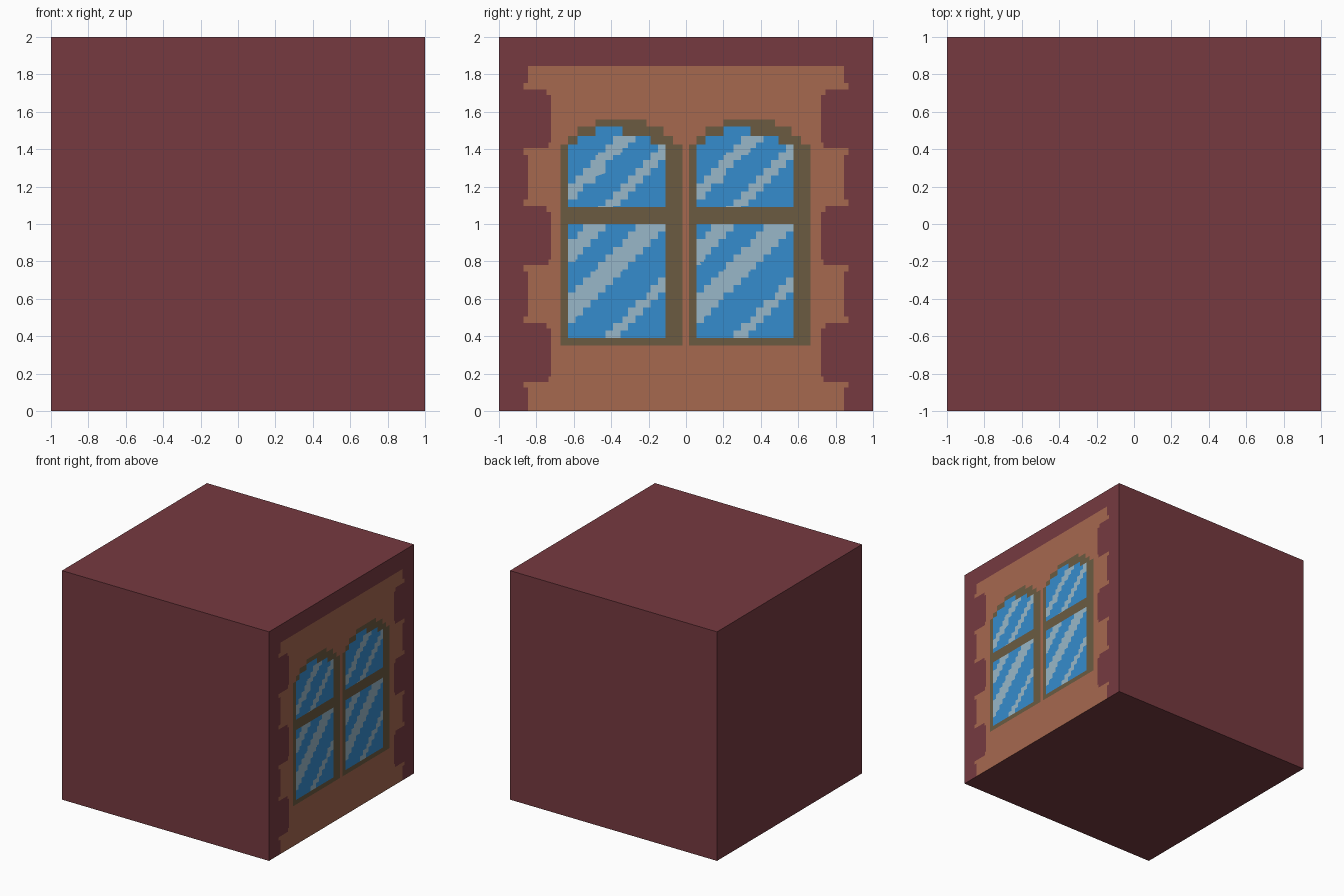
import bpy, bmesh
from mathutils import Vector

if "Cube" in bpy.data.objects:
    bpy.data.objects.remove(bpy.data.objects["Cube"])


def material(name, rgb):
    m = bpy.data.materials.new(name)
    m.diffuse_color = (*rgb, 1)
    m.use_nodes = True
    m.node_tree.nodes["Principled BSDF"].inputs["Base Color"].default_value = m.diffuse_color
    return m


MATS = [material("maroon wall", (0.181, 0.042, 0.051)),
        material("sandstone trim", (0.381, 0.138, 0.078)),
        material("window frame", (0.147, 0.105, 0.053)),
        material("blue glass", (0.036, 0.262, 0.610)),
        material("glass glare", (0.314, 0.474, 0.578))]
WALL, TRIM, FRAME, GLASS, GLARE = range(5)

# Fractured block: each shard is where its linear function is the largest
SHARDS = {
    "front_top_shard":    (0.0, 0.0, 0.0, 0.0),
    "top_wedge_shard":    (-0.012, 0.809, 0.906, -1.492),
    "back_shard":         (0.150, 1.182, -0.095, 0.284),
    "right_bottom_shard": (0.508, 0.233, -0.689, 0.469),
    "front_left_shard":   (-0.368, 0.023, -0.758, 0.325),
    "left_bottom_shard":  (-0.524, 0.430, -0.953, 0.463),
    "back_corner_shard":  (0.786, 1.614, -1.095, -0.574),
}

# Sandstone trim: half width by height band (z0, z1, half width)
TRIM_BANDS = [(1.755, 1.845, 0.845), (1.72, 1.755, 0.87)]
for top in (1.72, 1.095, 0.47):
    low = top - 0.315
    TRIM_BANDS += [(top - 0.03, top, 0.745), (low + 0.03, top - 0.03, 0.722),
                   (low, low + 0.03, 0.735)]
    if low > 0.3:
        TRIM_BANDS += [(low - 0.035, low, 0.87), (low - 0.275, low - 0.035, 0.845),
                       (low - 0.31, low - 0.275, 0.87)]
    else:
        TRIM_BANDS += [(low - 0.03, low, 0.87), (0.0, low - 0.03, 0.845)]

# Window: bands (z0, z1, u0, u1), u measured from the left edge of the glass
WINDOWS = (-0.63, 0.055)
FRAME_BANDS = [(0.35, 1.425, -0.04, 0.61), (1.425, 1.47, 0.0, 0.56),
               (1.47, 1.52, 0.05, 0.51), (1.52, 1.56, 0.145, 0.42)]
GLASS_BANDS = [(0.39, 1.0, 0, 0.52), (1.09, 1.425, 0, 0.52),
               (1.425, 1.47, 0.05, 0.44), (1.47, 1.52, 0.145, 0.29)]
# Glare stripes by height above the pane's sill minus u
GLARE_LOW = [(0.38, 0.49), (0.07, 0.22), (-0.26, -0.19)]
GLARE_HIGH = [(0.01, 0.12), (-0.25, -0.17)]


def inside(bands, u, z):
    return any(a < z < b and c < u < d for a, b, c, d in bands)


def paint(y, z):
    for left in WINDOWS:
        u = y - left
        if inside(GLASS_BANDS, u, z):
            sill, stripes = (0.39, GLARE_LOW) if z < 1.05 else (1.09, GLARE_HIGH)
            s = z - sill - u
            return GLARE if any(a < s < b for a, b in stripes) else GLASS
        if inside(FRAME_BANDS, u, z):
            return FRAME
    if any(a < z < b and abs(y) < w for a, b, w in TRIM_BANDS):
        return TRIM
    return WALL


# Cut lines for the painted side: band limits plus the pixel grid of the glass
y_cuts, z_cuts = set(), set()
for z0, z1, w in TRIM_BANDS:
    z_cuts |= {round(z0, 3), round(z1, 3)}
    y_cuts |= {w, -w}
for z0, z1, u0, u1 in FRAME_BANDS + GLASS_BANDS:
    z_cuts |= {z0, z1}
    y_cuts |= {round(left + u, 3) for left in WINDOWS for u in (u0, u1)}
y_cuts |= {round(left + 0.04 * k, 3) for left in WINDOWS for k in range(14)}
z_cuts |= {round(0.39 + 0.61 / 15 * k, 3) for k in range(16)}
z_cuts |= {round(1.09 + 0.335 / 8 * k, 3) for k in range(9)}


def painted_faces(bm):
    bm.normal_update()
    return [f for f in bm.faces if f.normal.x > 0.99
            and f.calc_center_median().x > 0.999]


def cut_side(bm, co, no):
    faces = painted_faces(bm)
    if faces:
        geom = set(faces)
        for f in faces:
            geom |= set(f.edges) | set(f.verts)
        bmesh.ops.bisect_plane(bm, geom=list(geom), dist=1e-5,
                               plane_co=co, plane_no=no)


def build_shard(name):
    bm = bmesh.new()
    bmesh.ops.create_cube(bm, size=2)
    bmesh.ops.translate(bm, verts=bm.verts, vec=(0, 0, 1))
    mine = SHARDS[name]
    # Split off every neighbour and cap the break
    for other, theirs in SHARDS.items():
        if other == name:
            continue
        n = Vector(theirs[:3]) - Vector(mine[:3])
        point = n * (-(theirs[3] - mine[3]) / n.length_squared)
        bmesh.ops.bisect_plane(bm, geom=bm.verts[:] + bm.edges[:] + bm.faces[:],
                               dist=1e-5, plane_co=point, plane_no=n,
                               clear_outer=True)
        rim = [e for e in bm.edges if e.is_boundary]
        if rim:
            bmesh.ops.holes_fill(bm, edges=rim, sides=0)
    bmesh.ops.recalc_face_normals(bm, faces=bm.faces)
    # Cut and colour the painted right side
    for y in sorted(y_cuts):
        cut_side(bm, (1, y, 0), (0, 1, 0))
    for z in sorted(z_cuts):
        if z > 0:
            cut_side(bm, (1, 0, z), (0, 0, 1))
    for f in painted_faces(bm):
        c = f.calc_center_median()
        f.material_index = paint(c.y, c.z)
    mesh = bpy.data.meshes.new(name)
    bm.to_mesh(mesh)
    bm.free()
    for m in MATS:
        mesh.materials.append(m)
    bpy.context.collection.objects.link(bpy.data.objects.new(name, mesh))


for shard in SHARDS:
    build_shard(shard)
